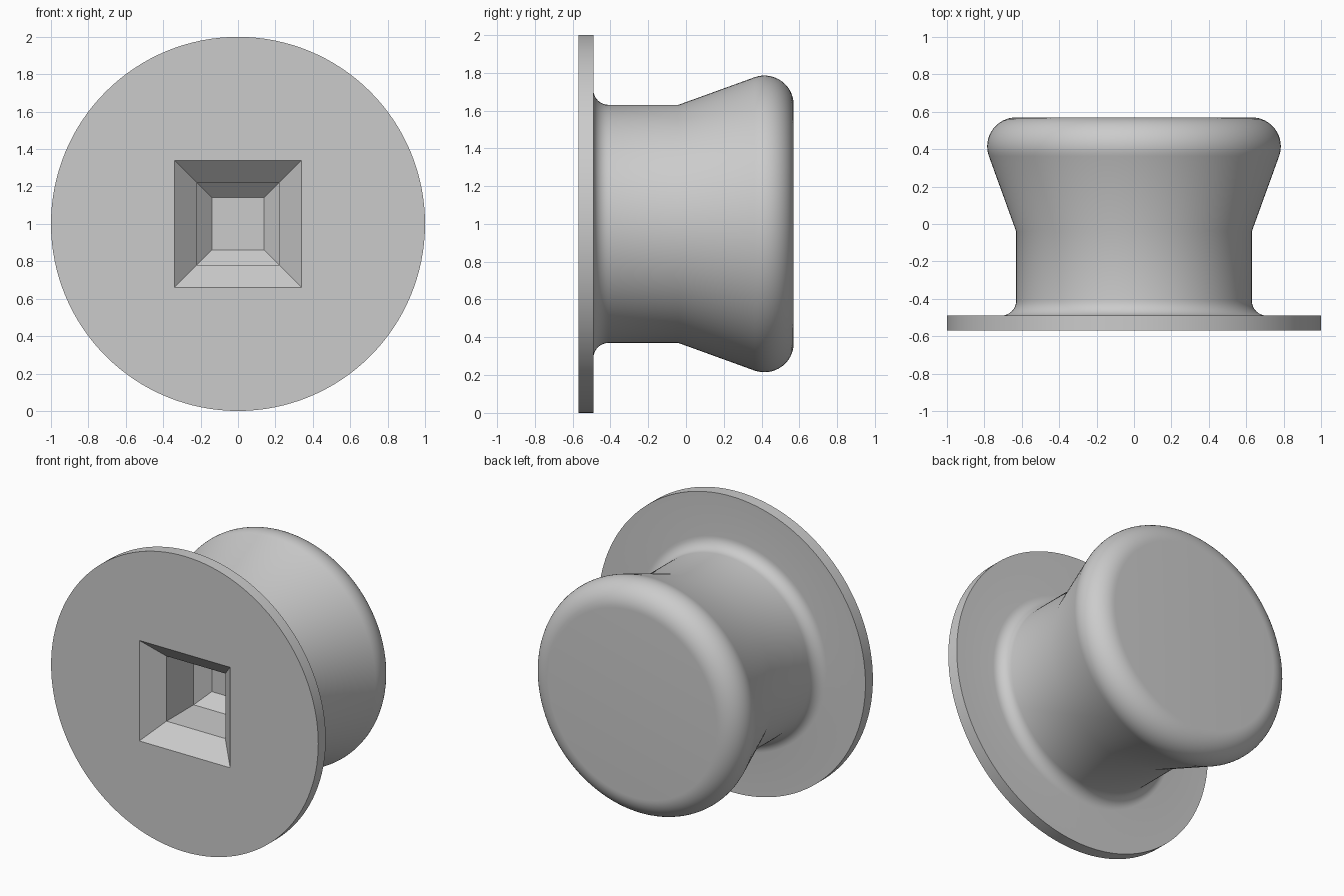
import bpy, bmesh
from math import sin, cos, pi, radians, sqrt

cube = bpy.data.objects.get("Cube")
if cube:
    bpy.data.objects.remove(cube, do_unlink=True)

grey = bpy.data.materials.new("plain_grey")
grey.use_nodes = True
grey.diffuse_color = (0.6, 0.6, 0.6, 1)
grey.node_tree.nodes["Principled BSDF"].inputs["Base Color"].default_value = grey.diffuse_color


def loft(name, profile, sides, turn=0.0):
    """Capped solid of (radius, y) rings around the horizontal axis at z = 1."""
    bm = bmesh.new()
    rings = []
    for r, y in profile:
        angles = [turn + 2 * pi * i / sides for i in range(sides)]
        rings.append([bm.verts.new((r * cos(a), y, 1 + r * sin(a))) for a in angles])
    for a, b in zip(rings, rings[1:]):
        for i in range(sides):
            j = (i + 1) % sides
            bm.faces.new((a[i], a[j], b[j], b[i]))
    bm.faces.new(rings[0])
    bm.faces.new(rings[-1])
    bmesh.ops.recalc_face_normals(bm, faces=bm.faces)
    mesh = bpy.data.meshes.new(name)
    bm.to_mesh(mesh)
    bm.free()
    mesh.materials.append(grey)
    obj = bpy.data.objects.new(name, mesh)
    bpy.context.collection.objects.link(obj)
    return obj


def arc(r, y, radius, start, end, steps):
    """Profile points on a circle; angle zero points outward, ninety to the back."""
    return [(r + radius * cos(radians(start + (end - start) * i / steps)),
             y + radius * sin(radians(start + (end - start) * i / steps)))
            for i in range(steps + 1)]


# Knob: flange plate, fillet, straight neck, flared head with a rounded rim
profile = [(1, -0.57), (1, -0.49)]
profile += arc(0.71, -0.41, 0.08, 270, 180, 8)
profile += [(0.63, -0.04)]
profile += arc(0.63, 0.415, 0.155, -19.5, 90, 16)
knob = loft("knob", profile, 128)

# Square socket: chamfered mouth, straight walls, tapered end
socket = [(0.35, -0.58), (0.22, -0.45), (0.22, -0.16), (0.14, -0.08)]
cutter = loft("socket_cutter", [(h * sqrt(2), y) for h, y in socket], 4, pi / 4)
cutter.hide_render = True

cut = knob.modifiers.new("socket", 'BOOLEAN')
cut.operation = 'DIFFERENCE'
cut.solver = 'EXACT'
cut.object = cutter
bpy.ops.object.select_all(action='DESELECT')
knob.select_set(True)
bpy.context.view_layer.objects.active = knob
bpy.ops.object.modifier_apply(modifier=cut.name)
bpy.data.objects.remove(cutter, do_unlink=True)
bpy.ops.object.shade_smooth_by_angle(angle=radians(30))
